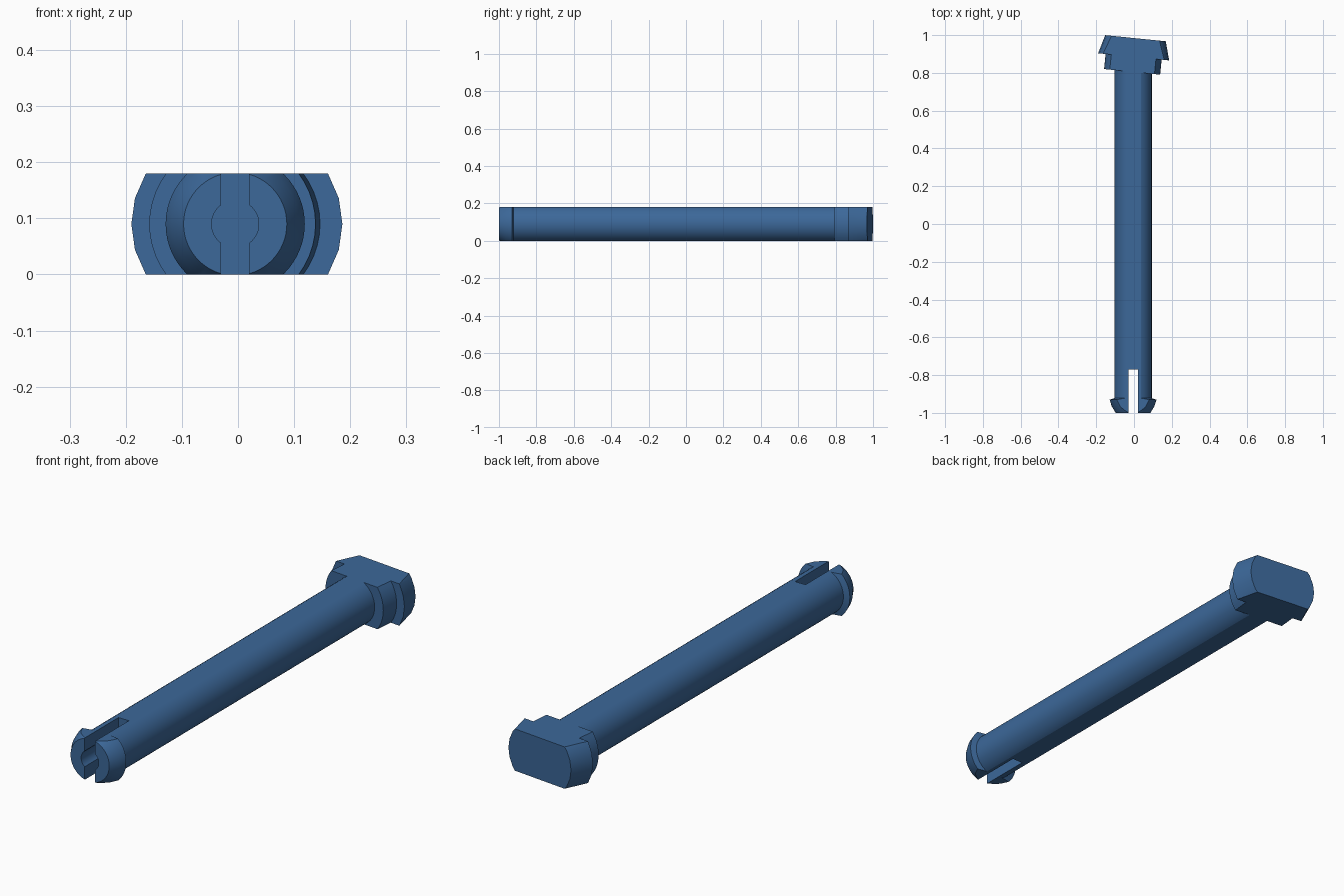
import bpy, bmesh, math
from mathutils import Matrix, Vector

if "Cube" in bpy.data.objects:
    bpy.data.objects.remove(bpy.data.objects["Cube"], do_unlink=True)

THICK = 0.18           # distance between the two flats
MID = THICK / 2

blue = bpy.data.materials.new("blue plastic")
blue.use_nodes = True
COLOR = (0.045, 0.138, 0.32, 1)
blue.diffuse_color = COLOR
blue.node_tree.nodes["Principled BSDF"].inputs["Base Color"].default_value = COLOR


def lathe(name, profile, segments, matrix):
    """Spin (radius, y) points around the y axis, place, and trim to the flats."""
    bm = bmesh.new()
    verts = [bm.verts.new((r, y, 0)) for r, y in profile]
    edges = [bm.edges.new(pair) for pair in zip(verts, verts[1:])]
    bmesh.ops.spin(bm, geom=verts + edges, cent=(0, 0, 0), axis=(0, 1, 0),
                   angle=math.tau, steps=segments, use_duplicate=False)
    bmesh.ops.remove_doubles(bm, verts=bm.verts, dist=0.0001)
    bm.transform(matrix)
    for height, side in ((0, -1), (THICK, 1)):
        cut = bmesh.ops.bisect_plane(
            bm, geom=bm.verts[:] + bm.edges[:] + bm.faces[:], dist=0.00001,
            plane_co=(0, 0, height), plane_no=(0, 0, side), clear_outer=True)
        rim = [e for e in cut["geom_cut"] if isinstance(e, bmesh.types.BMEdge)]
        bmesh.ops.holes_fill(bm, edges=rim, sides=0)
    bmesh.ops.recalc_face_normals(bm, faces=bm.faces)
    mesh = bpy.data.meshes.new(name)
    bm.to_mesh(mesh)
    bm.free()
    mesh.materials.append(blue)
    obj = bpy.data.objects.new(name, mesh)
    bpy.context.collection.objects.link(obj)
    return obj


def select(obj):
    bpy.ops.object.select_all(action="DESELECT")
    obj.select_set(True)
    bpy.context.view_layer.objects.active = obj


# Shaft with a snap lip and a blind bore at the front
shaft_profile = [(0, -0.77), (0.042, -0.77), (0.042, -1), (0.092, -1),
                 (0.113, -0.965), (0.124, -0.93), (0.099, -0.922),
                 (0.099, 0.83), (0, 0.83)]
shaft = lathe("shaft", shaft_profile, 64, Matrix.Translation((-0.005, 0, MID)))

# Slot that splits the front end into two prongs
bpy.ops.mesh.primitive_cube_add(size=1, location=(-0.005, -0.92, MID))
slot = bpy.context.object
slot.name = "slot_cutter"
slot.scale = (0.05, 0.3, 0.4)
slot.hide_render = True
boolean = shaft.modifiers.new("slot", "BOOLEAN")
boolean.operation = "DIFFERENCE"
boolean.solver = "EXACT"
boolean.object = slot
select(shaft)
bpy.ops.object.modifier_apply(modifier="slot")
bpy.data.objects.remove(slot, do_unlink=True)

# Slightly turned head: stepped collar, then a tapering cap
tilt = Matrix.Translation((-0.002, 0.885, MID)) @ Matrix.Rotation(-0.1, 4, "Z")
collar = lathe("collar", [(0, -0.08), (0.149, -0.08), (0.149, 0.01), (0, 0.01)],
               48, tilt)
squash = Matrix.Diagonal(Vector((1, 1, 0.94, 1)))
head = lathe("head", [(0, 0), (0.189, 0), (0.161, 0.099), (0, 0.099)],
             24, tilt @ squash)

for part in (shaft, collar, head):
    select(part)
    bpy.ops.object.shade_smooth_by_angle(angle=math.radians(25))
